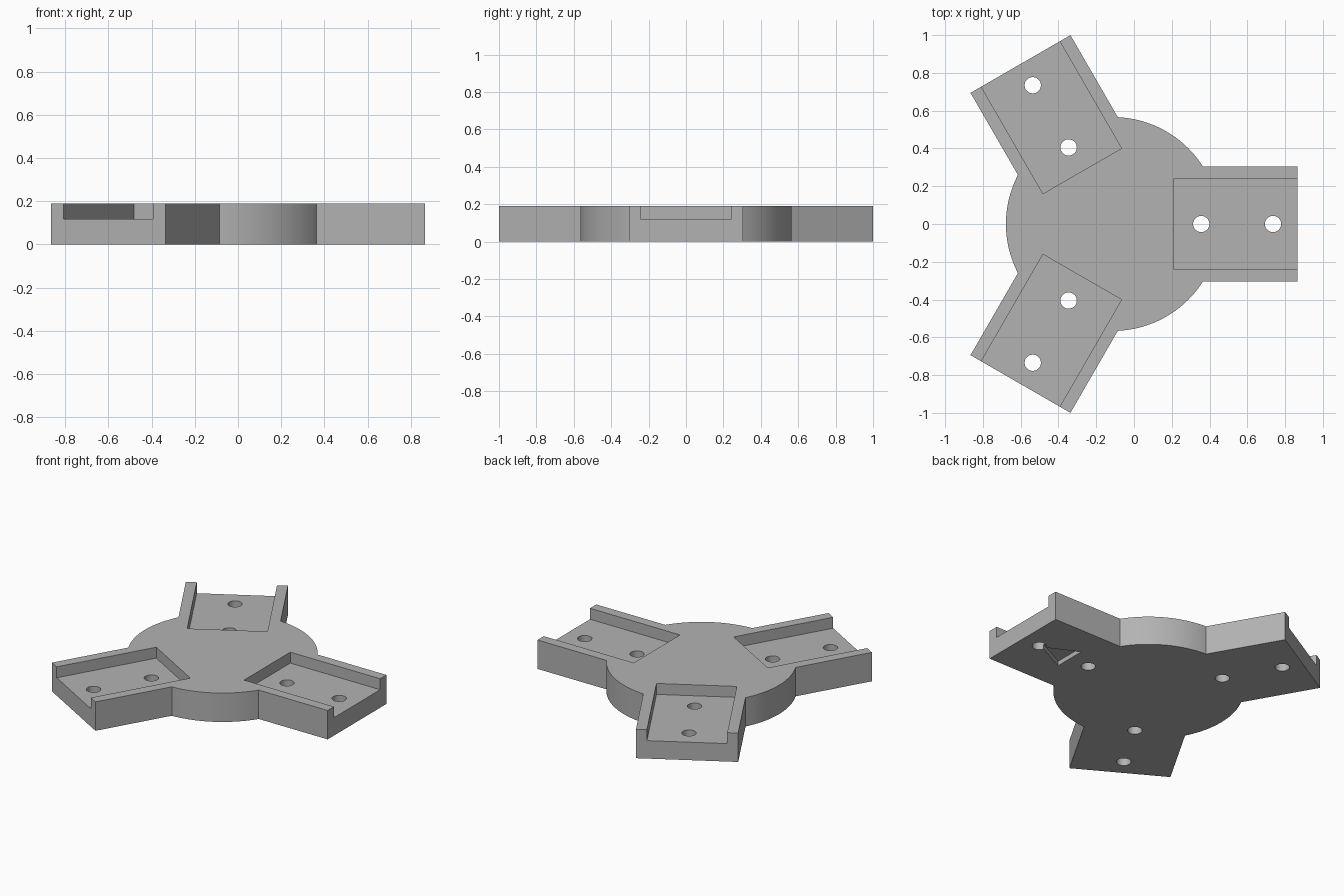
import bpy
import bmesh
from math import cos, sin, pi, radians
from mathutils import Matrix, Vector

if "Cube" in bpy.data.objects:
    bpy.data.objects.remove(bpy.data.objects["Cube"], do_unlink=True)

# Main dimensions
HUB = Vector((-0.112, 0, 0))
HUB_R, HEIGHT = 0.566, 0.19
ARM_LEN, ARM_HALF = 0.978, 0.3055
POCKET_START, POCKET_HALF, POCKET_FLOOR = 0.324, 0.24, 0.118
HOLES, HOLE_R = (0.468, 0.848), 0.043

gray = bpy.data.materials.new("plain gray")
gray.use_nodes = True
color = (0.45, 0.45, 0.45, 1)
gray.diffuse_color = color
gray.node_tree.nodes["Principled BSDF"].inputs["Base Color"].default_value = color


def prism(name, outline, z0, z1, angle=0):
    """Extrude an outline upward and turn it about the hub centre."""
    bm = bmesh.new()
    face = bm.faces.new([bm.verts.new((x, y, z0)) for x, y in outline])
    top = bmesh.ops.extrude_face_region(bm, geom=[face])
    verts = [v for v in top["geom"] if isinstance(v, bmesh.types.BMVert)]
    bmesh.ops.translate(bm, verts=verts, vec=(0, 0, z1 - z0))
    bmesh.ops.recalc_face_normals(bm, faces=bm.faces)
    bm.transform(Matrix.Translation(HUB) @ Matrix.Rotation(angle, 4, "Z"))
    mesh = bpy.data.meshes.new(name)
    bm.to_mesh(mesh)
    bm.free()
    mesh.materials.append(gray)
    obj = bpy.data.objects.new(name, mesh)
    bpy.context.collection.objects.link(obj)
    return obj


def circle(x, r, n):
    return [(x + r * cos(2 * pi * i / n), r * sin(2 * pi * i / n)) for i in range(n)]


def box(x0, x1, half):
    return [(x0, -half), (x1, -half), (x1, half), (x0, half)]


def combine(target, tool, operation):
    mod = target.modifiers.new(operation.lower(), "BOOLEAN")
    mod.operation, mod.object, mod.solver = operation, tool, "EXACT"
    bpy.context.view_layer.objects.active = target
    bpy.ops.object.modifier_apply(modifier=mod.name)
    bpy.data.objects.remove(tool, do_unlink=True)


# Round hub with three arms
bracket = prism("three_arm_bracket", circle(0, HUB_R, 128), 0, HEIGHT)
angles = [radians(a) for a in (0, 120, 240)]
for a in angles:
    combine(bracket, prism("arm", box(0, ARM_LEN, ARM_HALF), 0, HEIGHT, a), "UNION")

# Open-ended pocket and two screw holes in each arm
for a in angles:
    pocket = box(POCKET_START, ARM_LEN + 0.1, POCKET_HALF)
    combine(bracket, prism("pocket", pocket, POCKET_FLOOR, HEIGHT + 0.1, a), "DIFFERENCE")
    for x in HOLES:
        combine(bracket, prism("hole", circle(x, HOLE_R, 48), -0.1, HEIGHT + 0.1, a), "DIFFERENCE")

# Shallow arrow mark under the first arm
arrow = [(0.612, -0.107), (0.825, 0), (0.612, 0.107)]
combine(bracket, prism("arrow_mark", arrow, -0.1, 0.03), "DIFFERENCE")

bpy.ops.object.select_all(action="DESELECT")
bracket.select_set(True)
bpy.context.view_layer.objects.active = bracket
bpy.ops.object.shade_smooth_by_angle(angle=radians(25))
